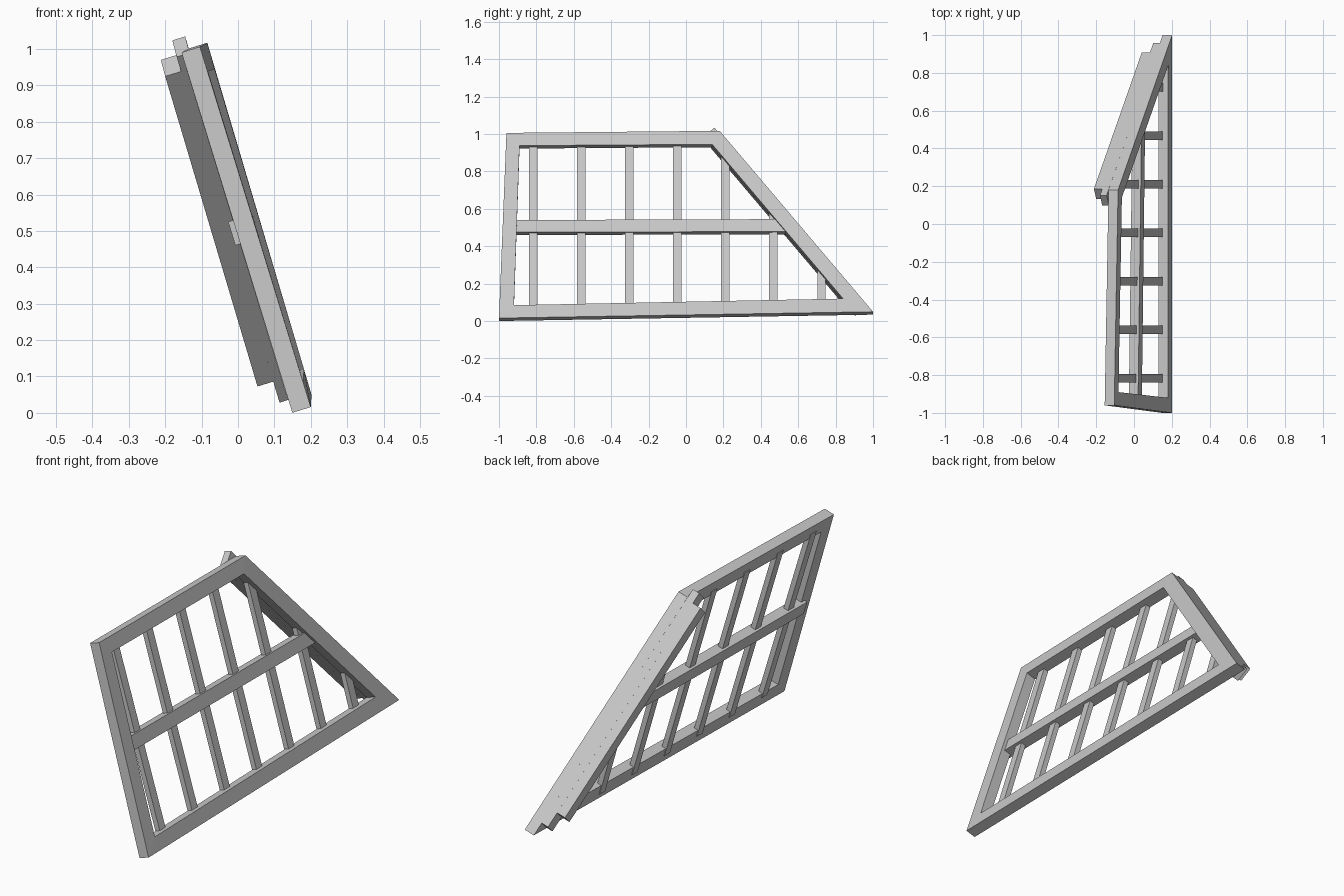
import bpy
import bmesh
from mathutils import Vector

cube = bpy.data.objects.get("Cube")
if cube:
    bpy.data.objects.remove(cube, do_unlink=True)

grey = bpy.data.materials.new("plain_grey")
grey.use_nodes = True
GREY = (0.58, 0.58, 0.58, 1)
grey.diffuse_color = GREY
grey.node_tree.nodes["Principled BSDF"].inputs["Base Color"].default_value = GREY

NORMAL = Vector((0.9555, 0, 0.295))


def on_panel(y, z, depth):
    """Point on the leaning, slightly warped outer surface, pushed back by depth."""
    x = 0.2 - 0.3085 * (z - 0.016) + (y + 1) * (0.0055 + 0.015 * z)
    return Vector((x, y, z)) - NORMAL * depth


def bar(name, corners, front, back):
    """Solid bar from four (y, z) corners between two depths."""
    bm = bmesh.new()
    loops = [[bm.verts.new(on_panel(y, z, d)) for y, z in corners]
             for d in (front, back)]
    bm.faces.new(loops[0])
    bm.faces.new(loops[1][::-1])
    for i in range(4):
        j = (i + 1) % 4
        bm.faces.new((loops[0][j], loops[0][i], loops[1][i], loops[1][j]))
    bmesh.ops.recalc_face_normals(bm, faces=bm.faces)
    mesh = bpy.data.meshes.new(name)
    bm.to_mesh(mesh)
    bm.free()
    mesh.materials.append(grey)
    obj = bpy.data.objects.new(name, mesh)
    bpy.context.scene.collection.objects.link(obj)
    return obj


# Mitred outer frame
outer = [(-1, 0.016), (1, 0.05), (0.18, 1.017), (-0.96, 1.006)]
inner = [(-0.92, 0.085), (0.84, 0.12), (0.14, 0.945), (-0.89, 0.938)]
for i, name in enumerate(("bottom_rail", "diagonal_rail", "top_rail", "front_post")):
    j = (i + 1) % 4
    bar(name, (outer[i], outer[j], inner[j], inner[i]), 0, 0.053)

# Middle rail, set back a little
bar("middle_rail", ((-0.93, 0.48), (0.56, 0.484), (0.505, 0.55), (-0.93, 0.545)),
    0.017, 0.068)

# Evenly spaced upright bars, cut to the slope of the diagonal
for k in range(7):
    left = -0.84 + 0.257 * k
    right = left + 0.045
    tops = [min(0.965, 1.13 - 1.18 * y + 0.015) for y in (left, right)]
    bar(f"upright_bar_{k + 1}",
        ((left, 0.065), (right, 0.065), (right, tops[1]), (left, tops[0])),
        0.03, 0.056)


# Batten and plank stacked behind the diagonal rail
def diagonal_bar(name, z_low, z_high, width, front, back):
    low, high = Vector(outer[1]), Vector(outer[2])
    along = high - low
    inward = Vector((-along.y, along.x)).normalized() * width
    ends = [low + along * ((z - low.y) / along.y) for z in (z_low, z_high)]
    bar(name, (ends[0], ends[1], ends[1] + inward, ends[0] + inward), front, back)


diagonal_bar("diagonal_batten", 0.10, 1.05, 0.07, 0.053, 0.09)
diagonal_bar("diagonal_plank", 0.158, 1.01, 0.07, 0.09, 0.136)
